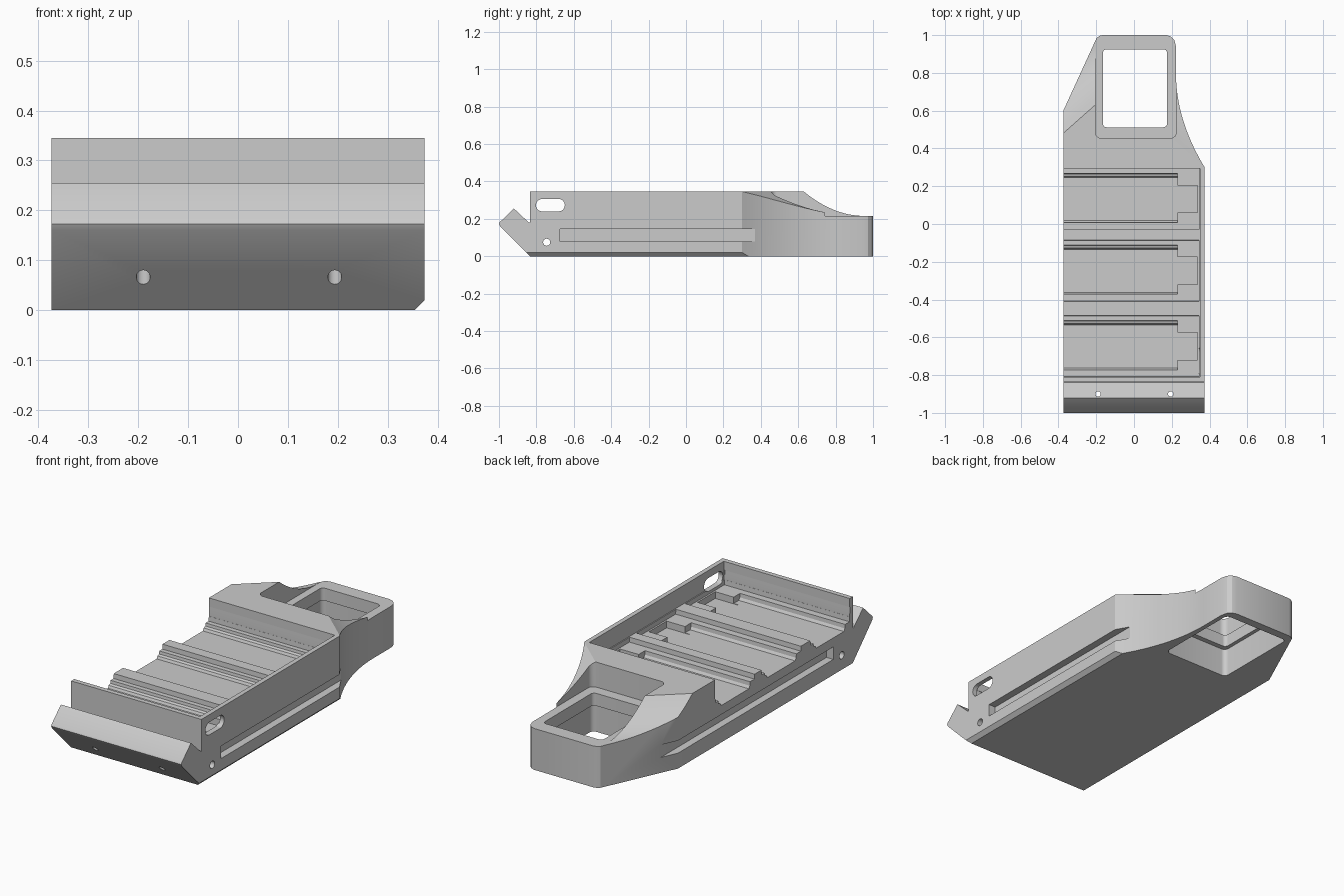
import bpy, bmesh, math

if "Cube" in bpy.data.objects:
    bpy.data.objects.remove(bpy.data.objects["Cube"], do_unlink=True)

grey = bpy.data.materials.new("plain_grey")
grey.use_nodes = True
colour = (0.6, 0.6, 0.6, 1)
grey.diffuse_color = colour
grey.node_tree.nodes["Principled BSDF"].inputs["Base Color"].default_value = colour


def prism(name, pts, axis, lo, hi, shear=0):
    """Extrude a 2D outline along an axis; shear slides y along an x extrusion."""
    place = {"X": lambda p, d: (d, p[0] + shear * (d - lo), p[1]),
             "Y": lambda p, d: (p[0], d, p[1]),
             "Z": lambda p, d: (p[0], p[1], d)}[axis]
    bm = bmesh.new()
    a, b = ([bm.verts.new(place(p, d)) for p in pts] for d in (lo, hi))
    bm.faces.new(a)
    bm.faces.new(b)
    for i in range(len(pts)):
        j = (i + 1) % len(pts)
        bm.faces.new((a[i], a[j], b[j], b[i]))
    bmesh.ops.recalc_face_normals(bm, faces=bm.faces)
    mesh = bpy.data.meshes.new(name)
    bm.to_mesh(mesh)
    bm.free()
    mesh.materials.append(grey)
    ob = bpy.data.objects.new(name, mesh)
    bpy.context.collection.objects.link(ob)
    return ob


def rounded(x0, x1, y0, y1, r, steps=6):
    """Rounded rectangle outline."""
    pts = []
    for k, (cx, cy) in enumerate(((x1 - r, y1 - r), (x0 + r, y1 - r),
                                  (x0 + r, y0 + r), (x1 - r, y0 + r))):
        for i in range(steps + 1):
            t = (k + i / steps) * math.pi / 2
            pts.append((cx + r * math.cos(t), cy + r * math.sin(t)))
    return pts


def rect(x0, x1, y0, y1):
    return [(x0, y0), (x1, y0), (x1, y1), (x0, y1)]


def circle(cx, cy, r, n=24):
    return [(cx + r * math.cos(math.tau * i / n), cy + r * math.sin(math.tau * i / n))
            for i in range(n)]


def cut(name, *args, **kw):
    cutter = prism(name, *args, **kw)
    cutter.hide_render = True
    mod = body.modifiers.new(name, "BOOLEAN")
    mod.operation = "DIFFERENCE"
    mod.solver = "EXACT"
    mod.object = cutter
    bpy.context.view_layer.objects.active = body
    bpy.ops.object.modifier_apply(modifier=mod.name)
    bpy.data.objects.remove(cutter, do_unlink=True)


# Body with hooked front lip, from its side profile
W, TOP, RING = 0.374, 0.345, 0.215
body = prism("tray_body", [(-0.835, 0), (-0.993, 0.16), (-1, 0.173), (-0.996, 0.182),
                           (-0.92, 0.255), (-0.84, 0.18), (-0.835, 0.18),
                           (-0.835, TOP), (1, TOP), (1, 0)], "X", -W, W)

# Tapered handle: straight flank on one side, hollow curve on the other
cut("flank_cut", [(-0.42, 0.5), (-0.208, 0.963), (-0.198, 0.985), (-0.182, 0.996),
                  (-0.16, 1.002), (-0.16, 1.1), (-0.6, 1.1), (-0.6, 0.5)], "Z", -0.1, 0.5)
curve = []
for i in range(-2, 21):
    s = i / 20
    curve.append((0.222 + 0.152 * (1 - s) ** 2, 0.3 + 0.5 * s))
curve += [(0.222, 0.94), (0.214, 0.973), (0.196, 0.992), (0.165, 1.002),
          (0.165, 1.1), (0.6, 1.1), (0.6, 0.25)]
cut("hollow_cut", curve, "Z", -0.1, 0.5)

# Lowered ring around the window, and the sloping shoulders beside it
cut("ring_recess", rounded(-0.205, 0.224, 0.455, 1.2, 0.03), "Z", RING, 0.5)


def shoulder(start, length):
    pts = []
    for i in range(17):
        t = i / 16
        pts.append((start + length * t, RING + 0.001 + 0.13 * (1 - t) ** 2))
    return [(start, 0.5)] + pts + [(1.5, RING + 0.001), (1.5, 0.5)]


cut("left_shoulder", shoulder(0.412, 0.32), "X", -0.45, -0.2, shear=0.888)
cut("right_shoulder", shoulder(0.455, 0.5), "X", 0.2, 0.45, shear=-0.89)

# Window with a wider cavity below
cut("window", rounded(-0.165, 0.175, 0.512, 0.925, 0.02), "Z", -0.1, 0.5)
cut("window_cavity", rounded(-0.185, 0.198, 0.485, 0.955, 0.025), "Z", -0.1, 0.15)

# Tray open on one side, leaving a front wall and a side wall
cut("tray", rect(-0.5, 0.35, -0.81, 0.295), "Z", 0.25, 0.5)

# Three bays: ledge, sloped bed and end notch
for y in (0.01, -0.37, -0.77):
    near, far = y - 0.038, y + 0.283
    cut("ledge", [(near - 0.004, 0.3), (near, 0.225), (far, 0.225), (far + 0.004, 0.3)],
        "X", -0.5, 0.345)
    cut("bed", [(y - 0.003, 0.24), (y, 0.205), (y + 0.008, 0.192), (y + 0.236, 0.192),
                (y + 0.242, 0.205), (y + 0.256, 0.21), (y + 0.26, 0.24)],
        "X", -0.5, 0.23)
    cut("notch", rect(0.2, 0.336, y + 0.05, y + 0.195), "Z", 0.19, 0.3)

# Side rails, lower edge chamfer, slot and pin holes
cut("right_rail", rect(-0.675, 0.5, 0.08, 0.145), "X", 0.335, 0.5)
cut("left_rail", rect(-0.675, 0.75, 0.08, 0.145), "X", -0.5, -0.335)
cut("edge_chamfer", [(0.344, -0.01), (0.39, 0.036), (0.39, -0.01)], "Y", -0.9, 0.5)
cut("wall_slot", rounded(-0.802, -0.648, 0.24, 0.306, 0.0325), "X", 0.3, 0.5)
cut("cross_hole", circle(-0.745, 0.075, 0.019), "X", -0.5, 0.5)
for x in (-0.19, 0.194):
    cut("lip_hole", circle(x, -0.9, 0.014), "Z", -0.1, 0.5)

# Smooth curves, crisp edges
bpy.ops.object.select_all(action="DESELECT")
body.select_set(True)
bpy.context.view_layer.objects.active = body
bpy.ops.object.shade_smooth_by_angle(angle=math.radians(25))
